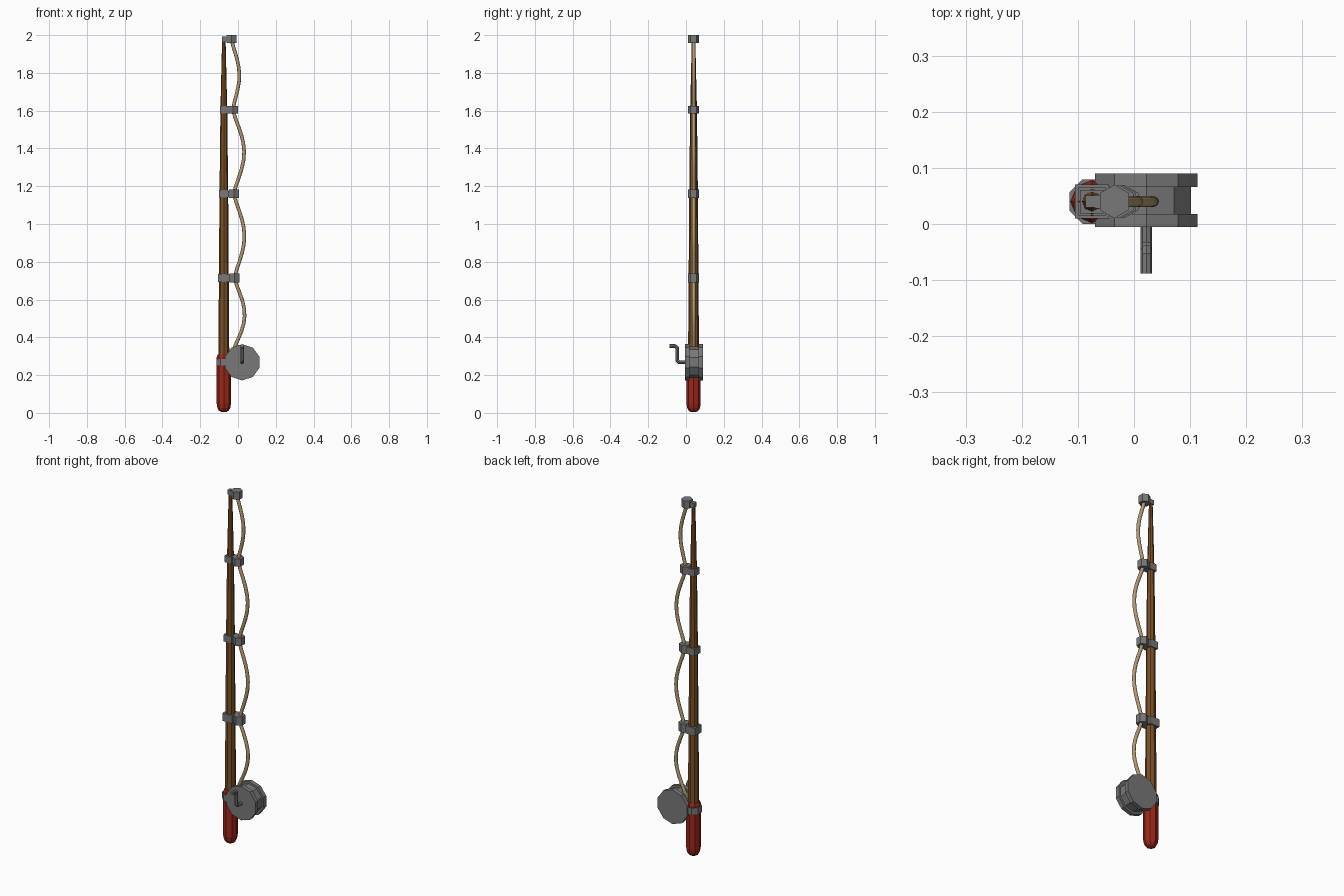
import bpy, math
from mathutils import Vector

if "Cube" in bpy.data.objects:
    bpy.data.objects.remove(bpy.data.objects["Cube"])

AX, AY = -0.075, 0.04   # rod axis
GREY = ("dark_grey", (0.19, 0.19, 0.19))


def paint(ob, name, rgb):
    m = bpy.data.materials.get(name) or bpy.data.materials.new(name)
    m.diffuse_color = (*rgb, 1)
    m.use_nodes = True
    m.node_tree.nodes["Principled BSDF"].inputs["Base Color"].default_value = m.diffuse_color
    ob.data.materials.append(m)


def lathe(name, profile, x=AX, y=AY, sides=8, phase=0.0, colour=GREY):
    """Capped flat-faced solid of revolution about a vertical axis; profile is (radius, z)."""
    verts, faces = [], []
    for r, z in profile:
        for i in range(sides):
            a = phase + 2 * math.pi * i / sides
            verts.append((x + r * math.cos(a), y + r * math.sin(a), z))
    for k in range(len(profile) - 1):
        for i in range(sides):
            j = (i + 1) % sides
            faces.append((k * sides + i, k * sides + j, (k + 1) * sides + j, (k + 1) * sides + i))
    n = len(verts)
    faces += [tuple(reversed(range(sides))), tuple(range(n - sides, n))]
    me = bpy.data.meshes.new(name)
    me.from_pydata(verts, [], faces)
    ob = bpy.data.objects.new(name, me)
    bpy.context.collection.objects.link(ob)
    paint(ob, *colour)


def disc_y(name, r, y0, y1, x, z, sides=10):
    """Cylinder along y with a vertex pointing straight up."""
    bpy.ops.mesh.primitive_cylinder_add(vertices=sides, radius=r, depth=y1 - y0,
                                        location=(x, (y0 + y1) / 2, z),
                                        rotation=(math.pi / 2, 0, 0))
    bpy.context.object.name = name
    paint(bpy.context.object, *GREY)


def box(name, lo, hi):
    lo, hi = Vector(lo), Vector(hi)
    bpy.ops.mesh.primitive_cube_add(size=1, location=(lo + hi) / 2)
    ob = bpy.context.object
    ob.name, ob.scale = name, hi - lo
    paint(ob, *GREY)


def tube(name, pts, r, res, smooth, colour):
    """Round tube along a polyline."""
    cu = bpy.data.curves.new(name, 'CURVE')
    cu.dimensions = '3D'
    cu.bevel_depth, cu.bevel_resolution, cu.use_fill_caps = r, res, True
    sp = cu.splines.new('POLY')
    sp.points.add(len(pts) - 1)
    for p, co in zip(sp.points, pts):
        p.co = (*co, 1)
    sp.use_smooth = smooth
    ob = bpy.data.objects.new(name, cu)
    bpy.context.collection.objects.link(ob)
    paint(ob, *colour)


# Rounded red grip
lathe("grip", [(0.014, 0.005), (0.026, 0.012), (0.034, 0.026), (0.038, 0.05),
               (0.038, 0.295), (0.032, 0.31)], colour=("red", (0.33, 0.02, 0.01)))

# Tapered wooden rod
lathe("rod", [(0.029, 0.3), (0.023, 1.16), (0.018, 1.605), (0.009, 1.99)],
      colour=("wood", (0.19, 0.08, 0.02)))

# Line guides: square collar on the rod, hexagonal eye, bridge between them
guides = [(0.715, 0.030, -0.018, 0.024), (1.16, 0.025, -0.022, 0.022),
          (1.605, 0.021, -0.027, 0.021), (1.98, 0.011, -0.035, 0.021)]
for n, (z, r, ex, h) in enumerate(guides):
    c = h * (0.9 if n < 3 else 0.6)
    box(f"guide_collar_{n}", (AX - r, AY - r, z - c), (AX + r, AY + r, z + c))
    lathe(f"guide_eye_{n}", [(0.03, z - h), (0.03, z + h)], x=ex, sides=6, phase=math.pi / 6)
    box(f"guide_bridge_{n}", (AX + r * 0.5, AY - 0.012, z - c * 0.8), (ex, AY + 0.012, z + c * 0.8))

# Reel: two flanges, drum, clamp on the grip
RX, RZ = 0.022, 0.268
disc_y("reel_flange_front", 0.096, -0.005, 0.018, RX, RZ)
disc_y("reel_flange_back", 0.096, 0.066, 0.09, RX, RZ)
disc_y("reel_drum", 0.084, 0.016, 0.068, RX, RZ)
lathe("reel_clamp", [(0.043, RZ - 0.018), (0.043, RZ + 0.018)], phase=math.pi / 8)

# Crank handle
tube("crank", [(RX, 0.0, RZ), (RX, -0.036, RZ), (RX, -0.046, RZ + 0.01),
               (RX, -0.046, RZ + 0.076), (RX, -0.056, RZ + 0.086), (RX, -0.088, RZ + 0.086)],
     0.01, 2, False, GREY)

# Slack line bulging out between the guides
stops = [(-0.035, 1.98, 0.038), (-0.027, 1.605, 0.057), (-0.022, 1.16, 0.054),
         (-0.018, 0.715, 0.06), (-0.032, 0.31, 0)]
pts = []
for (x0, z0, b), (x1, z1, _) in zip(stops, stops[1:]):
    for i in range(10):
        t = i / 10
        bulge = b * math.sin(math.pi * t) ** 1.3
        pts.append((x0 + (x1 - x0) * t + bulge, AY, z0 + (z1 - z0) * t))
pts.append((stops[-1][0], AY, stops[-1][1]))
tube("fishing_line", pts, 0.0095, 4, True, ("line_tan", (0.45, 0.32, 0.17)))
